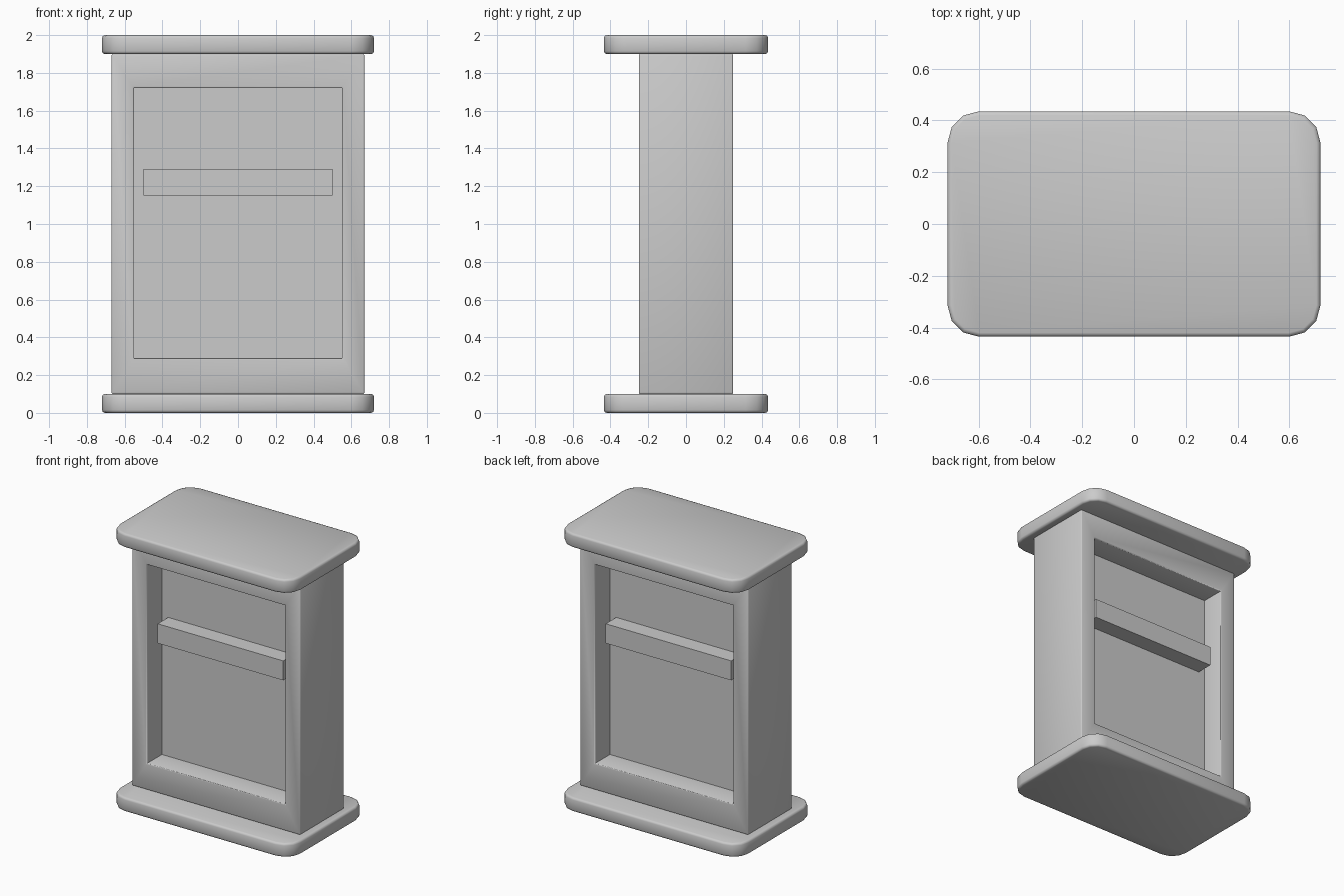
import bpy
import bmesh
from math import radians

if "Cube" in bpy.data.objects:
    bpy.data.objects.remove(bpy.data.objects["Cube"], do_unlink=True)

# Single plain grey colour
GREY = (0.6, 0.6, 0.6, 1)
grey = bpy.data.materials.new("plain grey")
grey.use_nodes = True
grey.diffuse_color = GREY
grey.node_tree.nodes["Principled BSDF"].inputs["Base Color"].default_value = GREY


def box(size, z):
    """Box mesh centred on the z axis, with its middle at height z."""
    bm = bmesh.new()
    bmesh.ops.create_cube(bm, size=1)
    bmesh.ops.scale(bm, vec=size, verts=bm.verts)
    bmesh.ops.translate(bm, vec=(0, 0, z), verts=bm.verts)
    return bm


def bevel(bm, edges, width, segments):
    bmesh.ops.bevel(bm, geom=edges, offset=width, segments=segments,
                    profile=0.5, affect='EDGES', clamp_overlap=True)


def finish(bm, name, location=(0, 0, 0)):
    bmesh.ops.recalc_face_normals(bm, faces=bm.faces)
    mesh = bpy.data.meshes.new(name)
    bm.to_mesh(mesh)
    bm.free()
    mesh.materials.append(grey)
    obj = bpy.data.objects.new(name, mesh)
    obj.location = location
    bpy.context.collection.objects.link(obj)
    bpy.ops.object.select_all(action='DESELECT')
    obj.select_set(True)
    bpy.context.view_layer.objects.active = obj
    bpy.ops.object.shade_smooth_by_angle(angle=radians(50))


# Rounded boards at the bottom and top
for name, z in (("base_board", 0.05), ("top_board", 1.95)):
    bm = box((1.44, 0.87, 0.1), z)
    upright = [e for e in bm.edges
               if abs(e.verts[0].co.z - e.verts[1].co.z) > 0.05]
    bevel(bm, upright, 0.12, 3)
    rims = [e for e in bm.edges
            if abs(e.verts[0].co.z - e.verts[1].co.z) < 0.01]
    bevel(bm, rims, 0.015, 2)
    finish(bm, name)

# Cabinet body with a framed recess on the front and the back
HALF_DEPTH, RECESS = 0.25, 0.17
bm = box((1.34, 2 * HALF_DEPTH, 1.8), 1.0)
for face in [f for f in bm.faces if abs(f.normal.y) > 0.9]:
    bmesh.ops.inset_individual(bm, faces=[face], thickness=0.17)
    for v in face.verts:
        v.co.z = 1.72 if v.co.z > 1 else 0.29
    bmesh.ops.inset_individual(bm, faces=[face], thickness=0, depth=-RECESS)
bm.normal_update()

# Soften the outer edges and the rims of the recesses
sharp = [e for e in bm.edges if e.calc_face_angle(0) > 0.5
         and all(abs(v.co.y) > HALF_DEPTH - 0.01 for v in e.verts)]
bevel(bm, sharp, 0.008, 2)
finish(bm, "cabinet_body")

# One crossbar in each recess, set back a little from the frame
for name, side in (("front_crossbar", -1), ("back_crossbar", 1)):
    finish(box((1.0, 0.14, 0.14), 1.22), name, (0, side * 0.13, 0))
